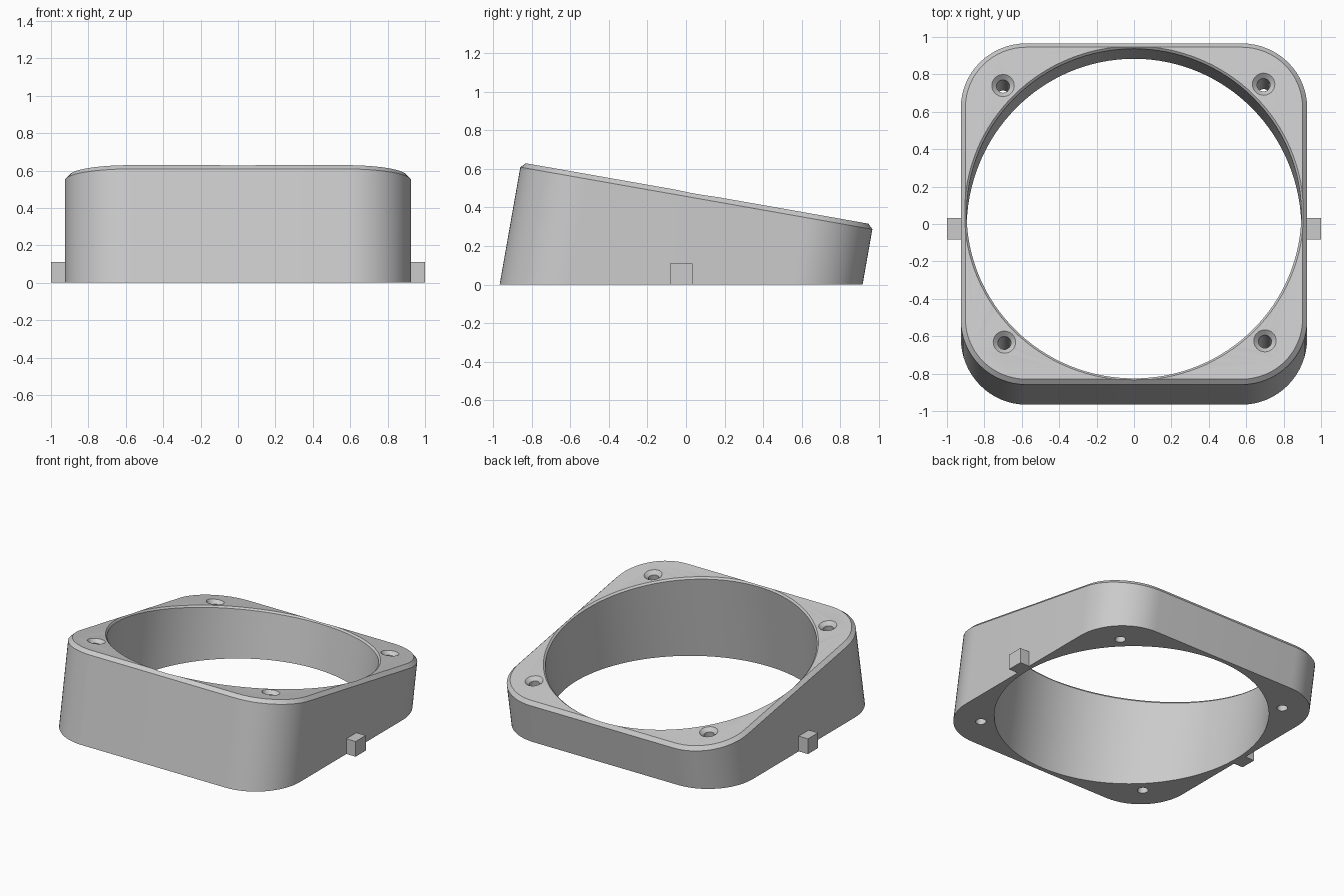
import bpy, bmesh, math
from mathutils import Matrix, Vector

if "Cube" in bpy.data.objects:
    bpy.data.objects.remove(bpy.data.objects["Cube"])

HALF, CORNER, TOP, CHAMFER = 0.926, 0.35, 0.475, 0.025
# tilted frame of the ring: leans 10 degrees down towards the back
TILT = Matrix.Rotation(math.radians(-10), 4, 'X') @ Matrix.Translation((0, -0.025, 0))

gray = bpy.data.materials.new("light gray")
gray.diffuse_color = (0.6, 0.6, 0.6, 1)
gray.use_nodes = True
gray.node_tree.nodes["Principled BSDF"].inputs["Base Color"].default_value = gray.diffuse_color


def outline(inset, segments=16):
    """Rounded square, shrunk by inset."""
    r, c = CORNER - inset, HALF - CORNER
    pts = []
    for q, (sx, sy) in enumerate([(1, 1), (-1, 1), (-1, -1), (1, -1)]):
        for i in range(segments + 1):
            a = math.pi / 2 * (q + i / segments)
            pts.append((sx * c + r * math.cos(a), sy * c + r * math.sin(a)))
    return pts


def circle(r, cx=0, cy=0, n=32):
    return [(cx + r * math.cos(2 * math.pi * i / n), cy + r * math.sin(2 * math.pi * i / n))
            for i in range(n)]


def loft(bm, layers):
    """Closed solid through (outline, height) layers."""
    rings = [[bm.verts.new((x, y, z)) for x, y in pts] for pts, z in layers]
    for a, b in zip(rings, rings[1:]):
        for i in range(len(a)):
            j = (i + 1) % len(a)
            bm.faces.new((a[i], a[j], b[j], b[i]))
    bm.faces.new(rings[0][::-1])
    bm.faces.new(rings[-1])


def make_object(name, bm):
    bmesh.ops.recalc_face_normals(bm, faces=bm.faces)
    mesh = bpy.data.meshes.new(name)
    bm.to_mesh(mesh)
    bm.free()
    mesh.materials.append(gray)
    obj = bpy.data.objects.new(name, mesh)
    bpy.context.collection.objects.link(obj)
    return obj


# body: rounded block with chamfered top, tilted and cut flat at the ground
bm = bmesh.new()
loft(bm, [(outline(0), -0.4), (outline(0), TOP - CHAMFER), (outline(CHAMFER), TOP)])
bm.transform(TILT)
cut = bmesh.ops.bisect_plane(bm, geom=bm.verts[:] + bm.edges[:] + bm.faces[:],
                             plane_co=Vector((0, 0, 0)), plane_no=Vector((0, 0, 1)),
                             clear_inner=True)
rim = [e for e in cut["geom_cut"] if isinstance(e, bmesh.types.BMEdge)]
bmesh.ops.contextual_create(bm, geom=rim)
body = make_object("spacer_body", bm)

# cutter: main bore with a small chamfer, and four countersunk screw holes
bm = bmesh.new()
R, C = 0.895, 0.012
loft(bm, [(circle(r, n=128), z) for r, z in
          [(R, -0.6), (R, TOP - C), (R + C, TOP), (R + C, TOP + 0.1)]])
for q in range(4):
    a = math.radians(45.3 + 90 * q)
    x, y = 0.985 * math.cos(a), 0.985 * math.sin(a)
    loft(bm, [(circle(r, x, y), z) for r, z in
              [(0.035, -0.6), (0.035, TOP - 0.025), (0.06, TOP), (0.06, TOP + 0.1)]])
bm.transform(TILT)
cutter = make_object("hole_cutter", bm)
cutter.hide_render = True

mod = body.modifiers.new("holes", 'BOOLEAN')
mod.operation = 'DIFFERENCE'
mod.solver = 'EXACT'
mod.object = cutter
bpy.context.view_layer.objects.active = body
body.select_set(True)
bpy.ops.object.modifier_apply(modifier=mod.name)
bpy.data.objects.remove(cutter)
bpy.ops.object.shade_smooth_by_angle(angle=math.radians(30))

# side tabs on the ground
for name, side in (("left_tab", -1), ("right_tab", 1)):
    bm = bmesh.new()
    bmesh.ops.create_cube(bm, size=1)
    bm.transform(Matrix.Translation((side * 0.957, -0.025, 0.055))
                 @ Matrix.Diagonal((0.086, 0.116, 0.11, 1)))
    make_object(name, bm)
